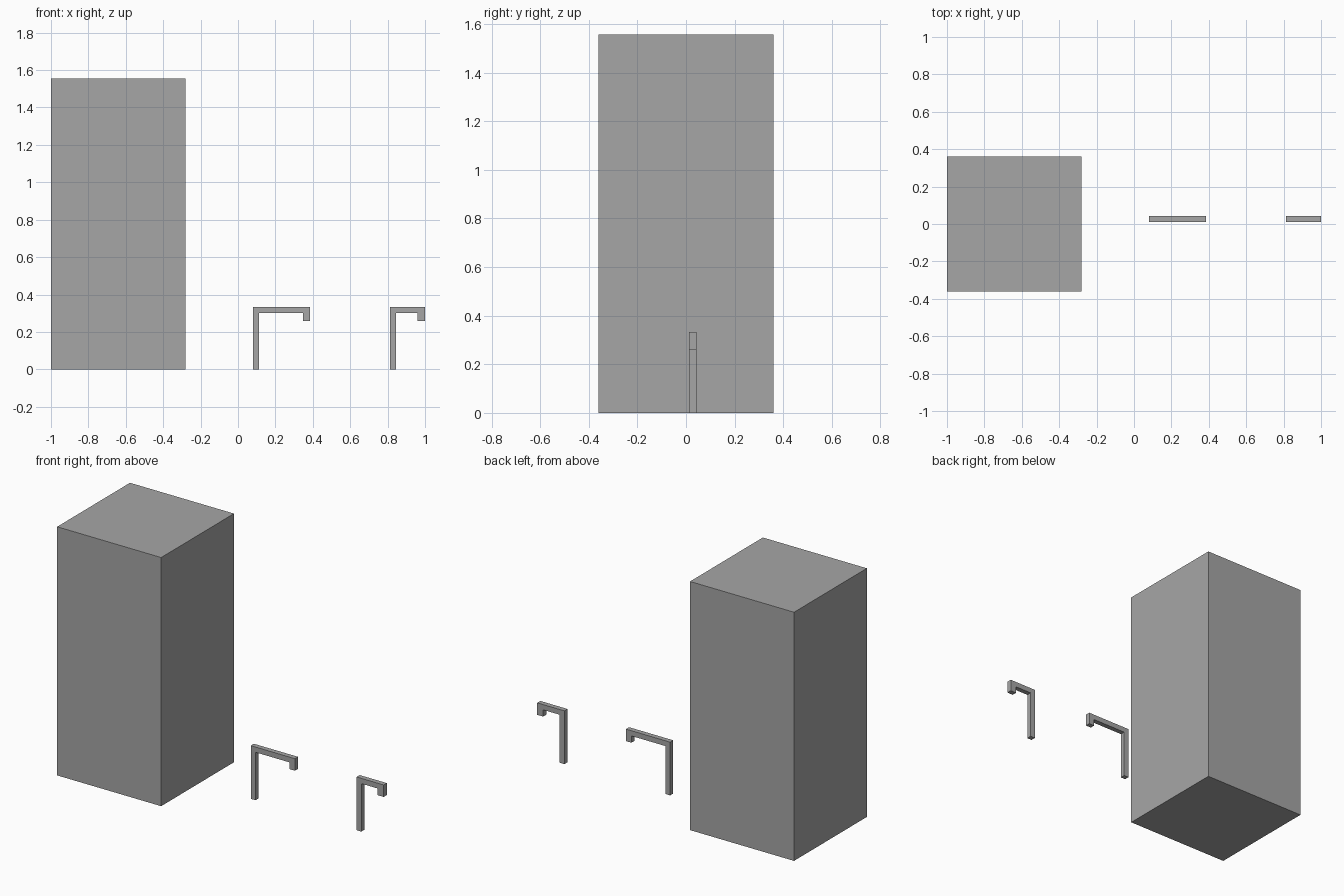
import bpy

if "Cube" in bpy.data.objects:
    bpy.data.objects.remove(bpy.data.objects["Cube"])

# One plain grey for everything
grey = bpy.data.materials.new("plain grey")
grey.diffuse_color = (0.38, 0.38, 0.38, 1.0)
grey.use_nodes = True
grey.node_tree.nodes["Principled BSDF"].inputs["Base Color"].default_value = grey.diffuse_color


def extrude_profile(name, profile, y0, y1):
    """Solid from a counter-clockwise (x, z) outline seen from the front."""
    n = len(profile)
    verts = [(x, y, z) for y in (y0, y1) for x, z in profile]
    faces = [tuple(range(n)), tuple(reversed(range(n, 2 * n)))]
    faces += [(i, i + n, (i + 1) % n + n, (i + 1) % n) for i in range(n)]
    mesh = bpy.data.meshes.new(name)
    mesh.from_pydata(verts, [], faces)
    mesh.materials.append(grey)
    obj = bpy.data.objects.new(name, mesh)
    bpy.context.collection.objects.link(obj)
    return obj


def hook(name, x0, x1, tip_x):
    """Square-section post with an arm and a short downturned tip."""
    bar, top, tip_z = 0.033, 0.333, 0.258
    under = top - bar
    extrude_profile(name, [
        (x0, 0), (x0 + bar, 0), (x0 + bar, under), (tip_x, under),
        (tip_x, tip_z), (x1, tip_z), (x1, top), (x0, top),
    ], 0.012, 0.043)


# Tall block
extrude_profile("tall_block",
                [(-1, 0), (-0.28, 0), (-0.28, 1.556), (-1, 1.556)],
                -0.36, 0.36)

# Long and short hooked posts
hook("long_hook_post", 0.08, 0.386, 0.348)
hook("short_hook_post", 0.812, 1.0, 0.959)
